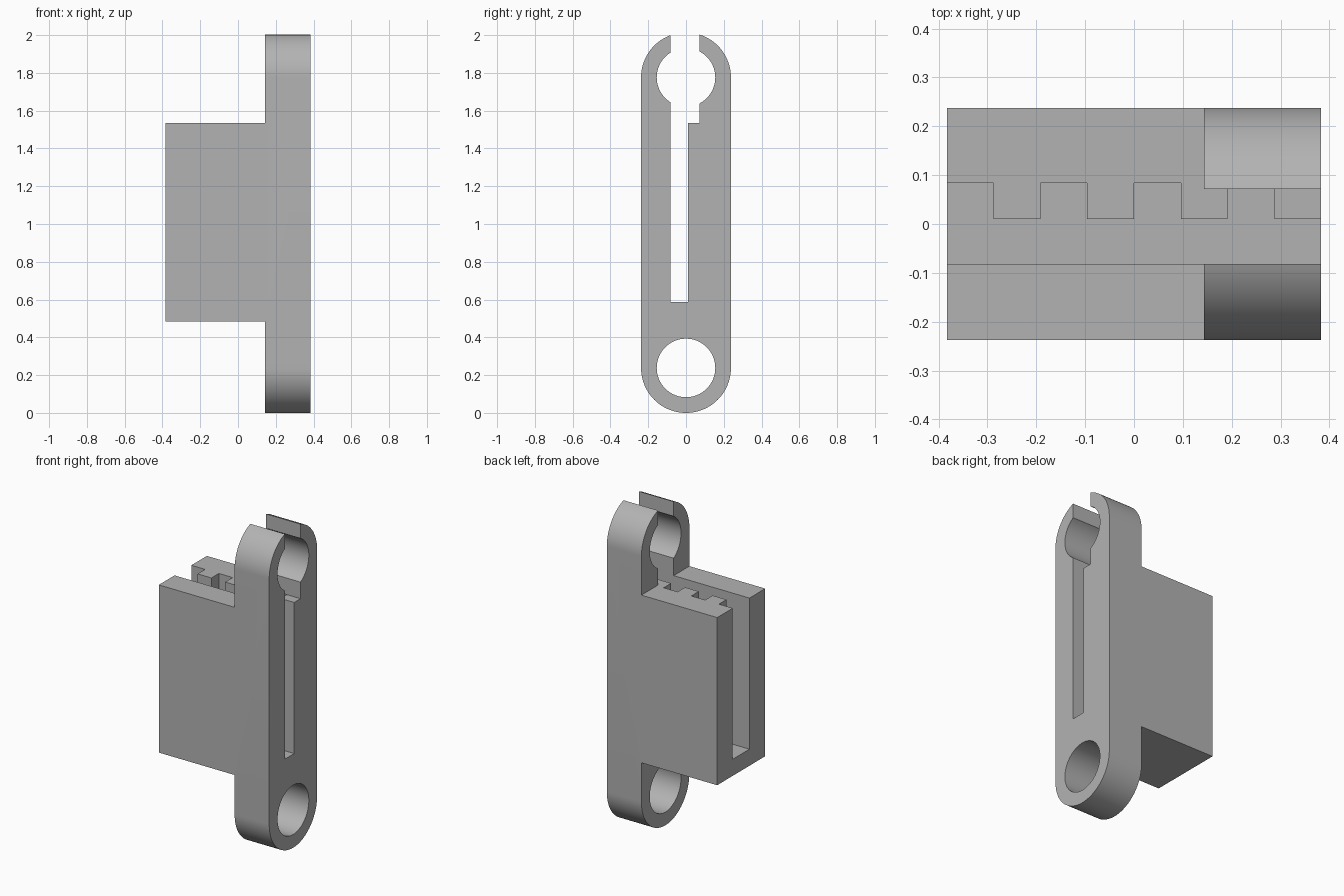
import bpy, bmesh, math

if "Cube" in bpy.data.objects:
    bpy.data.objects.remove(bpy.data.objects["Cube"], do_unlink=True)

X0, X1 = -0.383, 0.383       # full width
BAR_X = 0.143                # inner face of the link bar
R, HOLE = 0.238, 0.155       # bar end and bore radii
LOW, HIGH = 0.238, 1.776     # bore heights
BASE, TOP, FLOOR = 0.483, 1.535, 0.587
SLOT_FRONT, SLOT_BACK, RECESS, NECK = -0.082, 0.01, 0.084, 0.072

grey = bpy.data.materials.new("grey plastic")
grey.use_nodes = True
colour = (0.45, 0.45, 0.45, 1)
grey.diffuse_color = colour
grey.node_tree.nodes["Principled BSDF"].inputs["Base Color"].default_value = colour


def prism(name, outline, x0, x1):
    """Extrude a (y, z) outline from x0 to x1."""
    bm = bmesh.new()
    face = bm.faces.new([bm.verts.new((x0, y, z)) for y, z in outline])
    out = bmesh.ops.extrude_face_region(bm, geom=[face])
    moved = [v for v in out["geom"] if isinstance(v, bmesh.types.BMVert)]
    bmesh.ops.translate(bm, verts=moved, vec=(x1 - x0, 0, 0))
    bmesh.ops.recalc_face_normals(bm, faces=bm.faces)
    mesh = bpy.data.meshes.new(name)
    bm.to_mesh(mesh)
    bm.free()
    mesh.materials.append(grey)
    obj = bpy.data.objects.new(name, mesh)
    bpy.context.collection.objects.link(obj)
    return obj


def box(name, x0, x1, y0, y1, z0, z1):
    return prism(name, [(y0, z0), (y1, z0), (y1, z1), (y0, z1)], x0, x1)


def arc(z, r, start, end, n):
    angles = [math.radians(start + (end - start) * i / n) for i in range(n + 1)]
    return [(r * math.cos(a), z + r * math.sin(a)) for a in angles]


def combine(target, tool, operation):
    mod = target.modifiers.new(operation, "BOOLEAN")
    mod.operation, mod.solver, mod.object = operation, "EXACT", tool
    bpy.context.view_layer.objects.active = target
    bpy.ops.object.modifier_apply(modifier=mod.name)
    bpy.data.objects.remove(tool, do_unlink=True)


# Link bar with rounded ends, joined to the holder block
outline = arc(HIGH, R, 0, 180, 48) + arc(LOW, R, 180, 360, 48)
body = prism("slotted_link_holder", outline, BAR_X, X1)
combine(body, box("holder_block", X0, BAR_X, -R, R, BASE, TOP), "UNION")

# Bores, the open neck of the upper clip, and the main slot
for z in (LOW, HIGH):
    combine(body, prism("bore_cutter", arc(z, HOLE, 0, 360, 64)[:-1], 0, 1), "DIFFERENCE")
combine(body, box("neck_cutter", -1, 1, SLOT_FRONT, NECK, TOP, 2.2), "DIFFERENCE")
combine(body, box("slot_cutter", -1, 1, SLOT_FRONT, SLOT_BACK, FLOOR, 1.57), "DIFFERENCE")

# Recesses between the teeth along the back wall of the slot
pitch = (X1 - X0) / 8
for i in range(0, 8, 2):
    left = X0 + i * pitch
    start = left - 0.1 if i == 0 else left
    top = TOP if left > BAR_X else 1.57
    combine(body, box("recess_cutter", start, left + pitch, SLOT_BACK - 0.03, RECESS,
                      FLOOR, top), "DIFFERENCE")

bpy.ops.object.select_all(action="DESELECT")
body.select_set(True)
bpy.context.view_layer.objects.active = body
bpy.ops.object.shade_smooth_by_angle(angle=math.radians(30))
